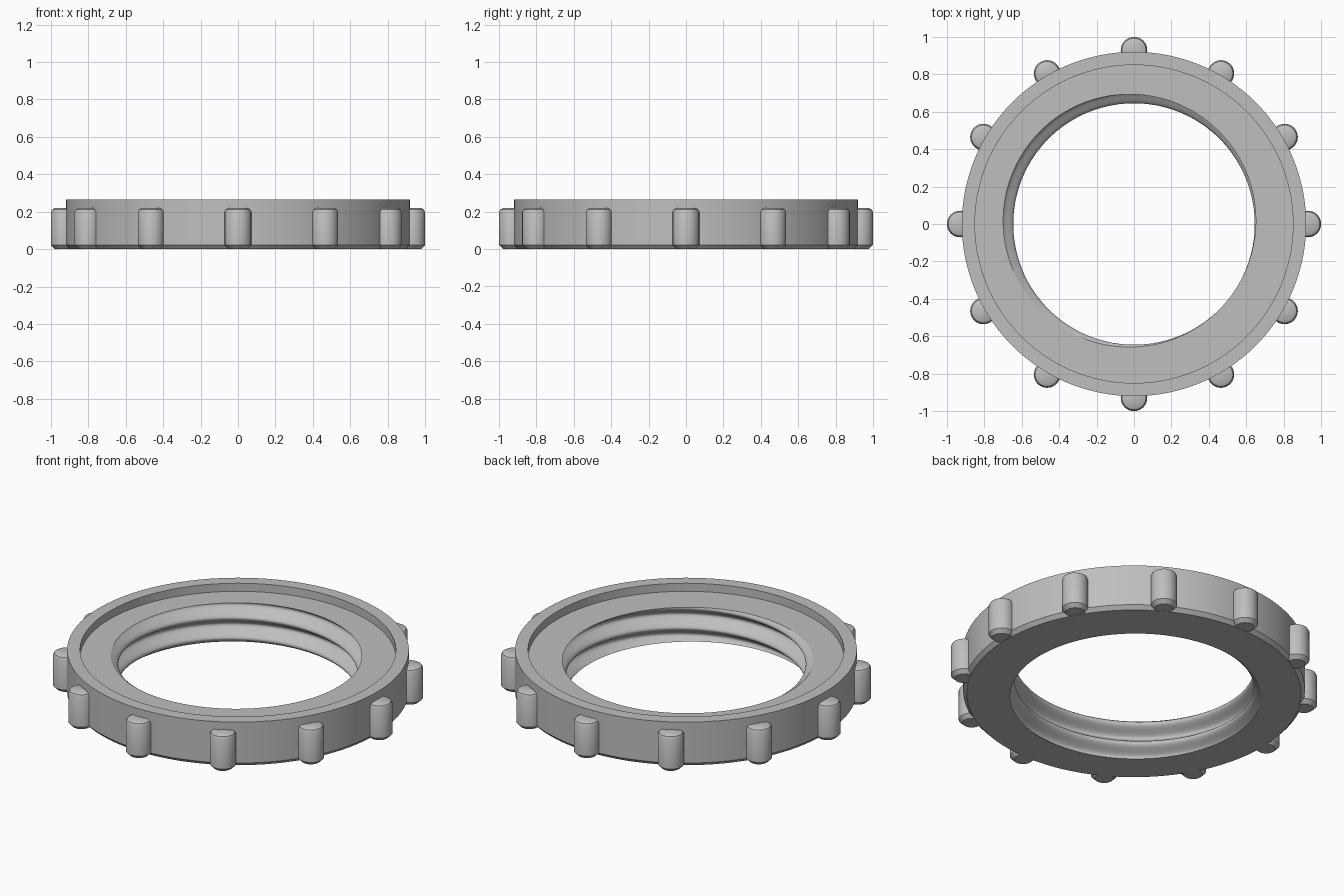
import bpy, bmesh, math

if "Cube" in bpy.data.objects:
    bpy.data.objects.remove(bpy.data.objects["Cube"])

SEG = 144            # steps around the ring
ROWS = 36            # steps down the threaded bore
TOP, FLOOR = 0.265, 0.217
PITCH, CREST_Z = 0.12, 0.139   # thread pitch, crest height at the back
R_CREST, R_ROOT = 0.645, 0.705

grey = bpy.data.materials.new("plain grey")
grey.diffuse_color = (0.52, 0.52, 0.52, 1)
grey.use_nodes = True
grey.node_tree.nodes["Principled BSDF"].inputs["Base Color"].default_value = grey.diffuse_color


def lathe(name, profile, segs, closed):
    """Revolve (radius, z) points; a radius may be a function of the angle."""
    bm = bmesh.new()
    rings = []
    for r, z in profile:
        ring = []
        for i in range(segs):
            a = 2 * math.pi * i / segs
            rad = r(a) if callable(r) else r
            ring.append(bm.verts.new((rad * math.cos(a), rad * math.sin(a), z)))
        rings.append(ring)
    pairs = list(zip(rings, rings[1:]))
    if closed:
        pairs.append((rings[-1], rings[0]))
    else:
        bm.faces.new(rings[0])
        bm.faces.new(rings[-1])
    for lo, hi in pairs:
        for i in range(segs):
            j = (i + 1) % segs
            bm.faces.new((lo[i], lo[j], hi[j], hi[i]))
    bmesh.ops.recalc_face_normals(bm, faces=bm.faces)
    mesh = bpy.data.meshes.new(name)
    bm.to_mesh(mesh)
    bm.free()
    mesh.materials.append(grey)
    obj = bpy.data.objects.new(name, mesh)
    bpy.context.collection.objects.link(obj)
    bpy.ops.object.select_all(action='DESELECT')
    obj.select_set(True)
    bpy.context.view_layer.objects.active = obj
    bpy.ops.object.shade_smooth_by_angle(angle=math.radians(30))
    return obj


def thread_radius(z):
    """Bore radius at height z: rounded right-handed thread."""
    def radius(a):
        crest = CREST_Z + PITCH * (a - math.pi / 2) / (2 * math.pi)
        wave = 0.5 - 0.5 * math.cos(2 * math.pi * (z - crest) / PITCH)
        return R_CREST + (R_ROOT - R_CREST) * wave
    return radius


# Ring body: chamfered foot, outer wall, rim, recess, then the threaded bore
body = [(0.90, 0), (0.92, 0.022), (0.92, TOP), (0.85, TOP), (0.85, FLOOR)]
for k in range(ROWS + 1):
    z = FLOOR * (1 - k / ROWS)
    body.append((thread_radius(z), z))
lathe("threaded_ring", body, SEG, True)

# Grip lugs around the outside, with chamfered ends
lug_profile = [(0.05, 0.001), (0.071, 0.022), (0.071, 0.197), (0.064, 0.211), (0.05, 0.219)]
for n in range(12):
    a = math.pi * n / 6
    lug = lathe(f"grip_lug_{n + 1}", lug_profile, 32, False)
    lug.location = (0.929 * math.cos(a), 0.929 * math.sin(a), 0)
